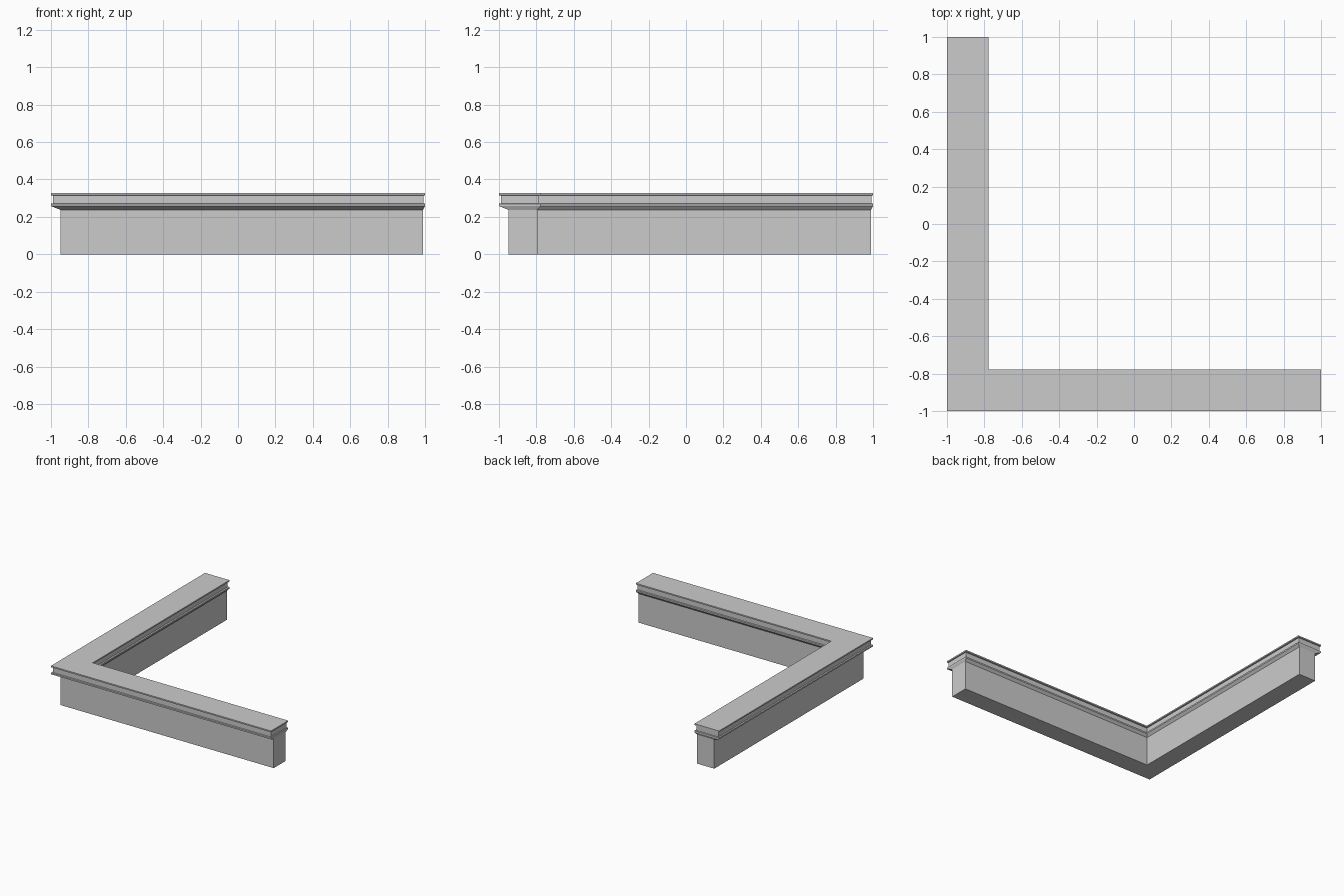
import bpy
import bmesh

cube = bpy.data.objects.get("Cube")
if cube:
    bpy.data.objects.remove(cube, do_unlink=True)

stone = bpy.data.materials.new("grey_stone")
stone.use_nodes = True
colour = (0.6, 0.6, 0.6, 1)
stone.diffuse_color = colour
stone.node_tree.nodes["Principled BSDF"].inputs["Base Color"].default_value = colour


def corner_loft(name, levels):
    """Loft an L-shaped plan through levels of (z, outer, inner, end)."""
    bm = bmesh.new()
    rings = []
    for z, o, i, e in levels:
        plan = [(o, o), (e, o), (e, i), (i, i), (i, e), (o, e)]
        rings.append([bm.verts.new((x, y, z)) for x, y in plan])
    for low, high in zip(rings, rings[1:]):
        for k in range(len(low)):
            n = (k + 1) % len(low)
            bm.faces.new((low[k], low[n], high[n], high[k]))
    bm.faces.new(rings[0][::-1])
    bm.faces.new(rings[-1])
    bmesh.ops.recalc_face_normals(bm, faces=bm.faces[:])
    mesh = bpy.data.meshes.new(name)
    bm.to_mesh(mesh)
    bm.free()
    mesh.materials.append(stone)
    obj = bpy.data.objects.new(name, mesh)
    bpy.context.collection.objects.link(obj)
    return obj


# Plain wall with a square corner
foot = (-0.95, -0.795, 0.99)
corner_loft("wall", [(0, *foot), (0.238, *foot)])

# Moulded coping: sloped underside, lower lip, recessed band, top lip
lip = (-1, -0.777, 1)
band = (-0.99, -0.788, 0.992)
corner_loft("coping", [
    (0.238, *foot),
    (0.258, *lip),
    (0.27, *lip),
    (0.272, *band),
    (0.314, *band),
    (0.316, *lip),
    (0.327, *lip),
])
